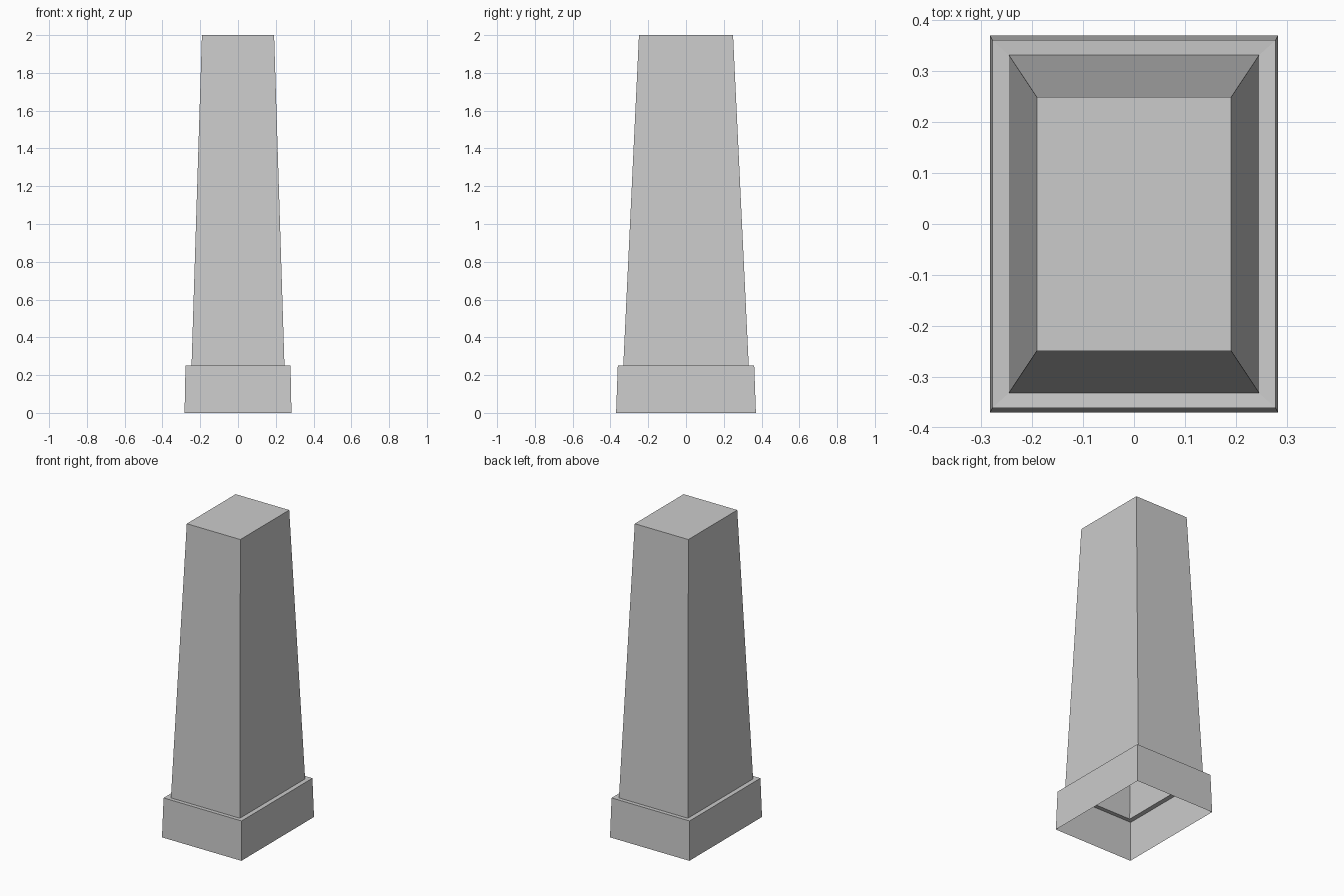
import bpy
import bmesh

if "Cube" in bpy.data.objects:
    bpy.data.objects.remove(bpy.data.objects["Cube"])

stone = bpy.data.materials.new("light_grey_stone")
stone.diffuse_color = (0.6, 0.6, 0.6, 1.0)
stone.use_nodes = True
stone.node_tree.nodes["Principled BSDF"].inputs["Base Color"].default_value = stone.diffuse_color


def tapered_shell(name, rings, cap_top=False):
    """Rectangular rings (half width, half depth, z) bridged into an open shell."""
    bm = bmesh.new()
    loops = []
    for hx, hy, z in rings:
        loops.append([bm.verts.new((sx * hx, sy * hy, z))
                      for sx, sy in ((-1, -1), (1, -1), (1, 1), (-1, 1))])
    for low, high in zip(loops, loops[1:]):
        for i in range(4):
            j = (i + 1) % 4
            bm.faces.new((low[i], low[j], high[j], high[i]))
    if cap_top:
        bm.faces.new(loops[-1])
    mesh = bpy.data.meshes.new(name)
    bm.to_mesh(mesh)
    bm.free()
    mesh.materials.append(stone)
    obj = bpy.data.objects.new(name, mesh)
    bpy.context.collection.objects.link(obj)
    return obj


# Plinth: hollow, open underneath, with a narrow ledge around the shaft
tapered_shell("plinth", [(0.283, 0.37, 0.0),
                         (0.278, 0.361, 0.252),
                         (0.246, 0.332, 0.25)])

# Shaft: hollow tapering pillar with a flat top
tapered_shell("shaft", [(0.246, 0.332, 0.25),
                        (0.191, 0.249, 2.0)], cap_top=True)
